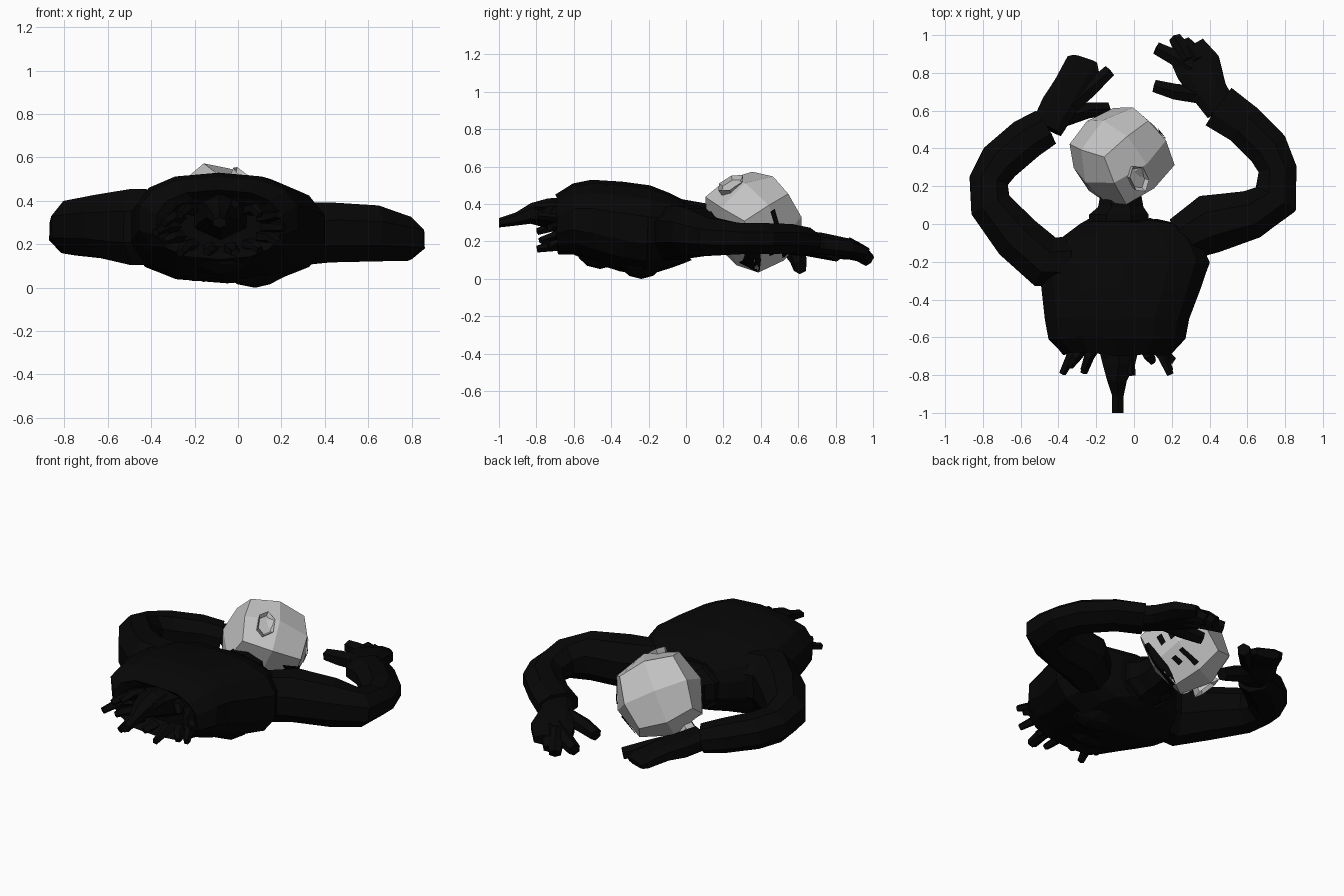
import bpy, bmesh, math, random
from mathutils import Vector, Matrix
from mathutils.bvhtree import BVHTree

if "Cube" in bpy.data.objects:
    bpy.data.objects.remove(bpy.data.objects["Cube"])
random.seed(4)


def material(name, value):
    m = bpy.data.materials.new(name)
    m.use_nodes = True
    color = (value, value, value, 1)
    m.diffuse_color = color
    bsdf = m.node_tree.nodes["Principled BSDF"]
    bsdf.inputs["Base Color"].default_value = color
    bsdf.inputs["Roughness"].default_value = 0.9
    return m


BLACK = material("charred black", 0.002)
PALE = material("pale grey", 0.55)


def finish(name, bm, mat):
    bmesh.ops.recalc_face_normals(bm, faces=bm.faces)
    mesh = bpy.data.meshes.new(name)
    bm.to_mesh(mesh)
    bm.free()
    mesh.materials.append(mat)
    ob = bpy.data.objects.new(name, mesh)
    bpy.context.collection.objects.link(ob)
    return ob


def loft(name, rings, sides=8, axis=None, power=1.0, jitter=0.0):
    """Skin rings of (x, y, z, half width, half height) along a path."""
    bm = bmesh.new()
    centres = [Vector(r[:3]) for r in rings]
    loops = []
    for i, (*_, w, h) in enumerate(rings):
        t = axis or (centres[min(i + 1, len(rings) - 1)] - centres[max(i - 1, 0)])
        side = t.cross(Vector((0, 0, 1))).normalized()
        up = side.cross(t).normalized()
        loop = []
        for k in range(sides):
            a = math.tau * (k + 0.5) / sides
            c, s = math.cos(a), math.sin(a)
            c = math.copysign(abs(c) ** power, c)
            s = math.copysign(abs(s) ** power, s)
            p = centres[i] + side * c * w + up * s * h
            p += t.normalized() * random.uniform(-jitter, jitter)
            loop.append(bm.verts.new(p))
        loops.append(loop)
    for a, b in zip(loops, loops[1:]):
        for k in range(sides):
            n = (k + 1) % sides
            bm.faces.new((a[k], a[n], b[n], b[k]))
    bm.faces.new(loops[0])
    bm.faces.new(loops[-1])
    return finish(name, bm, BLACK)


# Torso, open and hollowed at the waist
FORWARD = Vector((0, 1, 0))
loft("torso", [
    (-.08, -.60, .28, .20, .09), (-.08, -.66, .29, .25, .13),
    (-.09, -.69, .29, .29, .16), (-.09, -.60, .32, .37, .19),
    (-.09, -.50, .31, .39, .22), (-.07, -.34, .28, .43, .24),
    (-.05, -.20, .26, .46, .24), (-.03, -.08, .26, .38, .20),
    (-.02, -.01, .25, .27, .17), (-.06, .02, .25, .18, .15)],
    sides=14, axis=FORWARD, power=.8, jitter=.012)
loft("neck", [(-.08, -.02, .25, .17, .14), (-.08, .05, .25, .17, .14),
              (-.07, .09, .25, .13, .12), (-.07, .14, .25, .12, .12),
              (-.07, .24, .27, .12, .11)], axis=FORWARD)

# Chest and belly lumps on the underside
for name, x, y, z, r in (("left_chest", .08, -.24, .11, .16),
                         ("right_chest", -.2, -.22, .14, .16),
                         ("belly", -.08, -.46, .17, .17)):
    bm = bmesh.new()
    bmesh.ops.create_icosphere(bm, subdivisions=2, radius=r)
    bmesh.ops.transform(bm, verts=bm.verts, matrix=Matrix.Translation((x, y, z))
                        @ Matrix.Diagonal((1, .8, .69, 1)))
    finish(name, bm, BLACK)

# Arms raised beside the head
loft("left_arm", [(.25, -.08, .24, .13, .15), (.40, .0, .255, .17, .15),
                  (.62, .05, .25, .14, .14), (.75, .13, .225, .13, .11),
                  (.76, .29, .215, .11, .09), (.71, .40, .215, .12, .09),
                  (.58, .53, .215, .12, .085), (.45, .62, .20, .13, .08)])
loft("right_arm", [(-.33, -.20, .28, .15, .18), (-.47, -.20, .28, .15, .19),
                   (-.62, -.07, .285, .14, .155), (-.76, .10, .28, .12, .13),
                   (-.77, .23, .26, .11, .11), (-.71, .33, .245, .12, .105),
                   (-.57, .45, .22, .12, .095), (-.47, .51, .20, .11, .08)])

# Hands and fingers
loft("left_hand", [(.46, .61, .20, .09, .06), (.40, .70, .19, .10, .06),
                   (.34, .83, .17, .13, .05), (.28, .92, .145, .11, .035)],
     power=.7)
loft("right_hand", [(-.46, .51, .20, .09, .06), (-.40, .62, .18, .10, .06),
                    (-.34, .72, .17, .095, .05), (-.27, .84, .14, .10, .035),
                    (-.26, .87, .125, .07, .025)], power=.7)
FINGERS = {
    "left_outer_finger": ((.34, .86, .17), (.31, .91, .15), (.27, .96, .11)),
    "left_middle_finger": ((.29, .86, .17), (.25, .93, .14), (.22, .98, .10)),
    "left_index_finger": ((.31, .82, .17), (.22, .88, .15), (.12, .93, .13)),
    "left_thumb": ((.38, .68, .19), (.22, .70, .17), (.11, .73, .15)),
    "right_index_finger": ((-.34, .63, .18), (-.25, .70, .16), (-.13, .81, .13)),
    "right_thumb": ((-.38, .56, .17), (-.25, .60, .11), (-.14, .61, .06)),
}
for name, points in FINGERS.items():
    loft(name, [(*p, w, w) for p, w in zip(points, (.055, .048, .038))], sides=6)

# Exposed spine and torn strips around the waist
loft("spine", [(-.08, -.60, .33, .14, .11), (-.08, -.74, .35, .10, .08),
               (-.09, -.83, .35, .06, .055), (-.085, -.91, .32, .035, .035),
               (-.085, -1.0, .30, .035, .025)], sides=6, axis=FORWARD)
STRIPS = 14
for i in range(STRIPS):
    a = math.tau * i / STRIPS
    c, s = math.cos(a), math.sin(a)
    reach, spread = ((.02, .04), (.07, .045))[i % 2]
    base = Vector((-.08 + .21 * c, -.64, .28 + .10 * s))
    mid = base + Vector((spread * c, -.06, .01 * s))
    tip = mid + Vector((spread * c, -reach - random.uniform(0, .04),
                        random.uniform(-.04, .01)))
    loft(f"torn_strip_{i + 1}", [(*base, .04, .03), (*mid, .03, .025),
                                 (*tip, .02, .02)], sides=5)

# Head frame: face direction, ear direction, crown direction
crown = Vector((-.38, .76, .48)).normalized()
face = Vector((.73, .59, -.37))
face = (face - crown * face.dot(crown)).normalized()
ear = crown.cross(face)
if ear.z < 0:
    ear = -ear
HEAD = Matrix((face, ear, crown)).transposed().to_4x4()
HEAD.translation = (-.075, .37, .315)

# Faceted head, rounded at the crown and boxier at the jaw
bm = bmesh.new()
bmesh.ops.create_cube(bm, size=2)
bmesh.ops.subdivide_edges(bm, edges=bm.edges, cuts=1, use_grid_fill=True)
for v in bm.verts:
    round_part, box_part = (.6, .31) if v.co.z < -.5 else (.8, .14)
    d = v.co.normalized() * round_part + v.co * box_part
    v.co = Vector((d.x * .27, d.y * .265, d.z * .245))
bmesh.ops.recalc_face_normals(bm, faces=bm.faces)
surface = BVHTree.FromBMesh(bm)
bm.transform(HEAD)
finish("head", bm, PALE)

# Ears
for name, side in (("upper_ear", 1), ("lower_ear", -1)):
    bm = bmesh.new()
    bmesh.ops.create_cone(bm, cap_ends=True, segments=6, radius1=.06,
                          radius2=.085, depth=.07)
    place = (Matrix.Translation((-.075, side * .21, -.045))
             @ Matrix.Rotation(-side * math.pi / 2, 4, "X")
             @ Matrix.Diagonal((.65, 1, 1, 1)))
    bmesh.ops.inset_individual(bm, faces=[f for f in bm.faces if f.normal.z > .9],
                               thickness=.02, depth=-.02)
    bm.transform(HEAD @ place)
    finish(name, bm, PALE)


def face_plate(name, corners, steps=6):
    """Thin painted patch laid on the head; corners are (ear, crown) offsets."""
    bm = bmesh.new()
    a, b, c, d = (Vector(p) for p in corners)
    grid = []
    for i in range(steps + 1):
        row = []
        for j in range(steps + 1):
            s, t = i / steps, j / steps
            q = a.lerp(b, s).lerp(d.lerp(c, s), t)
            ray = Vector((math.sqrt(max(.07 - q.length_squared, .003)), *q))
            hit = surface.ray_cast(Vector((0, 0, 0)), ray.normalized())[0]
            row.append(bm.verts.new(hit + ray.normalized() * .007))
        grid.append(row)
    for i in range(steps):
        for j in range(steps):
            bm.faces.new((grid[i][j], grid[i + 1][j],
                          grid[i + 1][j + 1], grid[i][j + 1]))
    bm.transform(HEAD)
    finish(name, bm, BLACK)


# Painted brows, eyes and mouth
for label, m in (("upper", 1), ("lower", -1)):
    face_plate(label + "_brow", [(m * .04, -.03), (m * .16, -.01),
                                 (m * .16, .025), (m * .04, .0)])
    face_plate(label + "_eye", [(m * .05, -.10), (m * .11, -.09),
                                (m * .11, -.055), (m * .05, -.065)])
face_plate("mouth", [(-.16, -.21), (.12, -.21), (.11, -.14), (-.15, -.14)])
